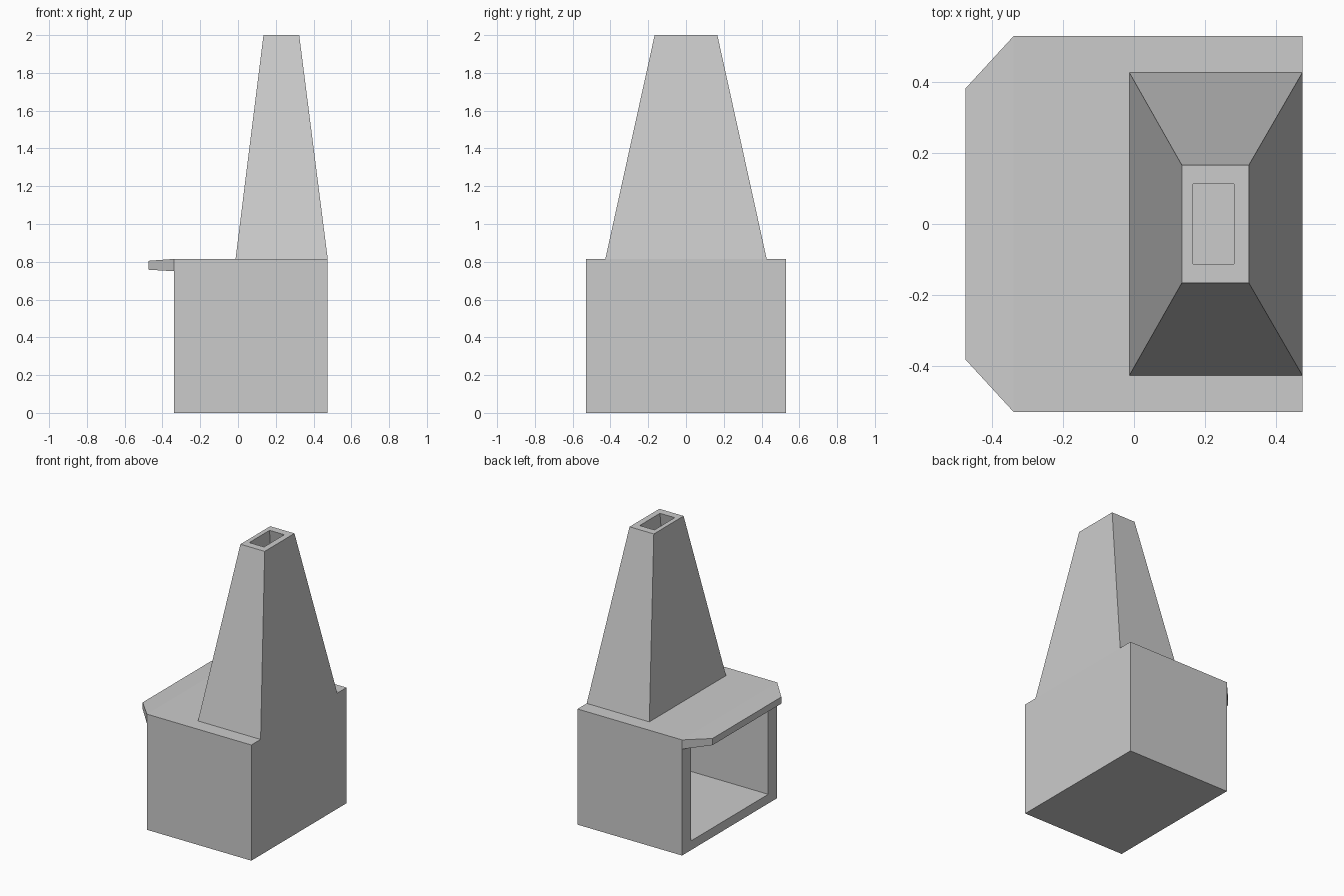
import bpy, bmesh

if "Cube" in bpy.data.objects:
    bpy.data.objects.remove(bpy.data.objects["Cube"])


def loft(name, rings, close_start=True, close_end=True, loop=False):
    """Skin a run of four-point rings into a flat-faced object."""
    bm = bmesh.new()
    vs = [[bm.verts.new(p) for p in r] for r in rings]
    pairs = list(zip(vs, vs[1:]))
    if loop:
        pairs.append((vs[-1], vs[0]))
    for a, b in pairs:
        for i in range(4):
            j = (i + 1) % 4
            bm.faces.new((a[i], a[j], b[j], b[i]))
    if close_start and not loop:
        bm.faces.new(vs[0])
    if close_end and not loop:
        bm.faces.new(vs[-1])
    bmesh.ops.recalc_face_normals(bm, faces=bm.faces[:])
    me = bpy.data.meshes.new(name)
    bm.to_mesh(me)
    bm.free()
    ob = bpy.data.objects.new(name, me)
    bpy.context.collection.objects.link(ob)
    return ob


def flat(x0, x1, y, z):
    """Horizontal ring."""
    return [(x0, -y, z), (x1, -y, z), (x1, y, z), (x0, y, z)]


def upright(x, y, z0, z1):
    """Vertical ring facing along x."""
    return [(x, -y, z0), (x, y, z0), (x, y, z1), (x, -y, z1)]


TOP = 0.815

# hearth box, open on the -x side
hearth = loft("hearth_box", [
    upright(0.475, 0.53, 0, TOP),
    upright(-0.34, 0.53, 0, TOP),
    upright(-0.34, 0.43, 0.065, 0.75),
    upright(0.375, 0.43, 0.065, 0.75)])

# tapered mantel ledge above the opening
loft("mantel_ledge", [
    upright(-0.34, 0.53, 0.75, TOP),
    upright(-0.475, 0.383, 0.758, 0.805)], close_start=False)

# hollow tapered chimney
mouth = flat(0.05, 0.36, 0.35, TOP)
loft("chimney", [
    flat(-0.013, 0.475, 0.427, TOP),
    flat(0.135, 0.324, 0.166, 2.0),
    flat(0.167, 0.282, 0.113, 2.0),
    mouth], close_start=False, close_end=False)

# flue hole through the roof of the hearth
cutter = loft("flue_cutter", [flat(0.05, 0.36, 0.35, 0.7), flat(0.05, 0.36, 0.35, 0.9)])
cutter.hide_render = True
mod = hearth.modifiers.new("flue", 'BOOLEAN')
mod.operation = 'DIFFERENCE'
mod.solver = 'EXACT'
mod.object = cutter
bpy.context.view_layer.objects.active = hearth
bpy.ops.object.modifier_apply(modifier=mod.name)
bpy.data.objects.remove(cutter)
